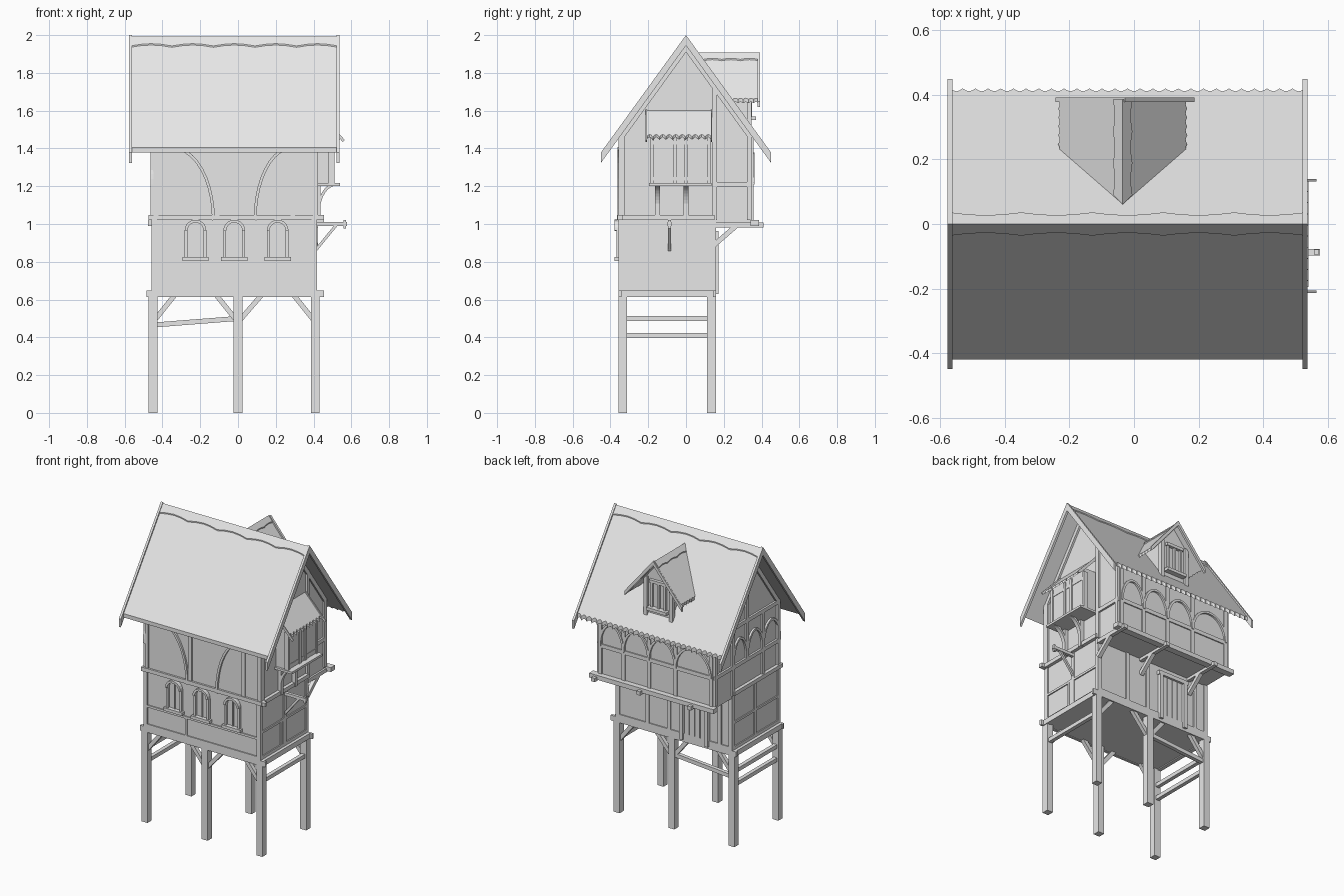
import bpy, bmesh, math
from mathutils import Vector

cube = bpy.data.objects.get("Cube")
if cube:
    bpy.data.objects.remove(cube, do_unlink=True)

grey = bpy.data.materials.new("pale_grey")
grey.use_nodes = True
grey.diffuse_color = (0.8, 0.8, 0.8, 1)
grey.node_tree.nodes["Principled BSDF"].inputs["Base Color"].default_value = grey.diffuse_color

# Main dimensions
RIGHT_X, MIDDLE_X, LEFT_X = -0.45, 0, 0.41
FRONT_Y, BACK_Y, JETTY_Y = -0.35, 0.15, 0.35
BASE, FLOOR, RIDGE, PITCH = 0.63, 1.02, 2, 1.38
BAY_FRONT, BAY_BACK, BAY_Z = -0.18, 0.12, 1.21
DORMER_X, DORMER_Y, DORMER_RIDGE, DORMER_PITCH = -0.035, 0.335, 1.9, 1.2
SLIM, TIMBER, POST = 0.015, 0.026, 0.045
SIDES = (-1, 1)


def slab(name, outline, push):
    """Extrude a flat outline along a vector."""
    bm = bmesh.new()
    face = bm.faces.new([bm.verts.new(point) for point in outline])
    extruded = bmesh.ops.extrude_face_region(bm, geom=[face], use_keep_orig=True)["geom"]
    moved = [item for item in extruded if isinstance(item, bmesh.types.BMVert)]
    bmesh.ops.translate(bm, verts=moved, vec=push)
    bmesh.ops.recalc_face_normals(bm, faces=bm.faces)
    mesh = bpy.data.meshes.new(name)
    bm.to_mesh(mesh)
    bm.free()
    mesh.materials.append(grey)
    bpy.context.collection.objects.link(bpy.data.objects.new(name, mesh))


def across(y):
    """Upright plane parallel to the front."""
    return lambda u, z: Vector((u, y, z)), Vector((0, 1, 0))


def along(x):
    """Upright plane parallel to the gables."""
    return lambda u, z: Vector((x, u, z)), Vector((1, 0, 0))


def panel(name, plane, outline, depth):
    place, normal = plane
    slab(name, [place(u, z) - normal * depth / 2 for u, z in outline], normal * depth)


def strip(name, plane, path, width=TIMBER, depth=TIMBER):
    """Straight or bent timber following a path in a plane."""
    upper, lower = [], []
    for i, point in enumerate(path):
        run = Vector(path[min(i + 1, len(path) - 1)]) - Vector(path[max(i - 1, 0)])
        side = Vector((-run.y, run.x)).normalized() * width / 2
        upper.append(Vector(point) + side)
        lower.append(Vector(point) - side)
    panel(name, plane, upper + lower[::-1], depth)


def studs(name, plane, positions, low, high, width=TIMBER, depth=TIMBER):
    for u in positions:
        strip(name, plane, [(u, low), (u, high)], width, depth)


def rails(name, plane, heights, start, end, width=TIMBER, depth=TIMBER):
    for z in heights:
        strip(name, plane, [(start, z), (end, z)], width, depth)


def curve(u, z, reach, rise, sweep):
    angles = [sweep * i / 10 for i in range(11)]
    return [(u + reach * math.cos(a), z + rise * math.sin(a)) for a in angles]


def bow(name, plane, foot, head, low, high):
    """Quarter-curve brace, upright at its foot."""
    strip(name, plane, curve(head, low, foot - head, high - low, math.pi / 2), SLIM, TIMBER)


def leaf(name, ridge_start, ridge_end, eave_end, eave_start, waves, ripple, thickness):
    """Roof sheet with a rippled lower edge."""
    steps = waves * 4
    shift = (ridge_end - eave_end).normalized() * ripple
    eave = [eave_end.lerp(eave_start, i / steps) + shift * abs(math.sin(math.pi * i / 4))
            for i in range(steps + 1)]
    slab(name, [ridge_start, ridge_end] + eave, Vector((0, 0, -thickness)))


def chevron(name, plane, centre, peak, half, pitch, width, depth):
    arms = [(side * half, peak - pitch * half) for side in SIDES]
    outer = [arms[0], (0, peak), arms[1]]
    inner = [(u, z - width) for u, z in outer[::-1]]
    panel(name, plane, [(centre + u, z) for u, z in outer + inner], depth)


def on_roof(x, y, drop):
    return Vector((x, y, RIDGE - drop - PITCH * abs(y)))


def on_dormer(offset, y, drop):
    return Vector((DORMER_X + offset, y, DORMER_RIDGE - drop - DORMER_PITCH * abs(offset)))


front, back, jetty = across(FRONT_Y), across(BACK_Y), across(JETTY_Y)
left, right = along(LEFT_X), along(RIGHT_X)
gables = (left, right)
mid_x, mid_y = (LEFT_X + RIGHT_X) / 2, (FRONT_Y + BACK_Y) / 2
stilt_front, stilt_back = FRONT_Y + SLIM, BACK_Y - SLIM

# Stilts and their bracing
for y in (stilt_front, stilt_back):
    studs("stilt", across(y), (RIGHT_X, MIDDLE_X, LEFT_X), 0, BASE, POST, POST)
    for x, reach in ((RIGHT_X, 0.12), (MIDDLE_X, -0.12), (MIDDLE_X, 0.13), (LEFT_X, -0.12)):
        strip("stilt_brace", across(y), [(x, 0.48), (x + reach, BASE)])
rails("left_stilt_rail", left, [0.5], stilt_front, stilt_back)
rails("right_stilt_rail", right, [0.5, 0.41], stilt_front, stilt_back)
strip("back_stilt_rail", across(stilt_back), [(RIGHT_X, 0.465), (MIDDLE_X, 0.5)])

# Platform
rails("platform", across(mid_y), [BASE], RIGHT_X, LEFT_X, TIMBER, BACK_Y - FRONT_Y)
for plane in (front, back):
    rails("platform_beam", plane, [BASE], RIGHT_X - 0.035, LEFT_X + POST, 0.035, SLIM)
for x in (RIGHT_X - SLIM, LEFT_X + SLIM):
    rails("platform_end_beam", along(x), [BASE], FRONT_Y, BACK_Y, 0.035)

# Storeys
panel("lower_storey", across(mid_y), [(RIGHT_X, BASE), (LEFT_X, BASE), (LEFT_X, FLOOR),
                                      (RIGHT_X, FLOOR)], BACK_Y - FRONT_Y)
house = [(y, on_roof(0, y, POST).z) for y in (JETTY_Y, 0, FRONT_Y)]
panel("upper_storey", along(mid_x), [(FRONT_Y, FLOOR), (JETTY_Y, FLOOR)] + house, LEFT_X - RIGHT_X)
wall_top = house[0][1]

# Lower timber frame
for plane, start, end in ((front, RIGHT_X, LEFT_X), (back, RIGHT_X, LEFT_X),
                          (left, FRONT_Y, BACK_Y), (right, FRONT_Y, BACK_Y)):
    studs("lower_post", plane, (start + SLIM / 2, end - SLIM / 2), BASE, FLOOR, depth=SLIM)
    rails("lower_sill", plane, [BASE + TIMBER], start, end, depth=SLIM)
for plane in gables:
    rails("side_rail", plane, [0.83], FRONT_Y, BACK_Y, SLIM, SLIM)
    studs("side_stud", plane, [-0.09], BASE, FLOOR, depth=SLIM)
    rails("side_floor_band", plane, [FLOOR + SLIM], FRONT_Y - SLIM, BACK_Y, depth=POST)
studs("side_plank", left, (-0.13, -0.11), BASE, 0.84, SLIM, SLIM)
rails("front_rail", front, [0.79], RIGHT_X, LEFT_X, SLIM, SLIM)
studs("front_stud", front, [-0.14], BASE, 0.79, SLIM, SLIM)
rails("front_floor_band", front, [FLOOR + SLIM], RIGHT_X - SLIM, LEFT_X + POST, depth=TIMBER)
studs("back_stud", back, (-0.36, 0.02, 0.18), BASE, FLOOR, depth=SLIM)

# Back door
studs("door_frame", back, (-0.27, -0.08), BASE, 0.95, depth=POST)
rails("door_lintel", back, [0.95], -0.29, -0.06, depth=POST)
studs("door_plank", back, [-0.235 + i * 0.04 for i in range(4)], BASE, 0.94, 0.035, SLIM)

# Arched front windows
for x in (-0.225, -0.02, 0.21):
    rails("window_sill", front, [0.815], x - 0.07, x + 0.07, 0.02, 0.055)
    studs("window_jamb", front, (x - 0.05, x + 0.05), 0.82, 0.965, SLIM, 0.035)
    studs("window_mullion", front, [x], 0.82, FLOOR, SLIM / 2, SLIM)
    strip("window_arch", front, curve(x, 0.965, 0.05, 0.05, math.pi), SLIM, 0.055)

# Upper timber frame
studs("upper_front_post", front, (RIGHT_X + SLIM, -0.11, 0.29, LEFT_X), FLOOR, wall_top, depth=SLIM)
bow("front_bow_brace", front, -0.13, -0.34, FLOOR, 1.4)
bow("front_bow_brace", front, 0.09, 0.28, FLOOR, 1.4)
bays = (RIGHT_X + SLIM, -0.17, 0.03, 0.22, LEFT_X - SLIM)
studs("upper_back_post", jetty, bays, FLOOR, wall_top, depth=SLIM)
rails("upper_back_rail", jetty, [BAY_Z, wall_top], RIGHT_X, LEFT_X, depth=SLIM)
for near, far in zip(bays[:-1], bays[1:]):
    for foot in (near, far):
        bow("back_bow_brace", jetty, foot, (near + far) / 2, BAY_Z, 1.37)
for plane in gables:
    studs("gable_corner_post", plane, (FRONT_Y + SLIM, JETTY_Y - SLIM), FLOOR, wall_top)
    studs("gable_post", plane, [BACK_Y], FLOOR, on_roof(0, BACK_Y, POST).z)
    chevron("gable_rafter", plane, 0, RIDGE - POST, JETTY_Y, PITCH, POST, TIMBER)
rails("gable_rail", right, (BAY_Z, wall_top), FRONT_Y, JETTY_Y)
rails("gable_back_rail", left, [BAY_Z], BACK_Y, JETTY_Y)
studs("gable_king_post", right, [0], BAY_Z, RIDGE - POST * 2)
studs("gable_stud", right, [-0.17], FLOOR, wall_top)
arcade = (FRONT_Y, -0.17, 0, BACK_Y)
for near, far in zip(arcade[:-1], arcade[1:]):
    for foot in (near, far):
        bow("gable_bow_brace", right, foot, (near + far) / 2, BAY_Z, 1.38)

# Jetty at the back
rails("jetty_floor", across((BACK_Y + JETTY_Y) / 2), [FLOOR - SLIM / 2], RIGHT_X, LEFT_X,
      TIMBER, JETTY_Y - BACK_Y)
rails("jetty_edge_beam", across(JETTY_Y + SLIM), [FLOOR - SLIM], RIGHT_X - TIMBER, LEFT_X + POST,
      0.03, POST)
for x in (LEFT_X, 0.07, -0.31):
    rails("jetty_joist", along(x), [FLOOR - TIMBER], BACK_Y, 0.41)
    strip("jetty_brace", along(x), [(BACK_Y, 0.89), (0.27, FLOOR - TIMBER)])

# Hoist beam on the left side
hoist = across(-0.087)
rails("hoist_beam", hoist, [1], LEFT_X, 0.577, 0.02, 0.02)
studs("hoist_peg", hoist, [0.565], 0.975, FLOOR, SLIM, SLIM)
strip("hoist_brace", hoist, [(LEFT_X, 0.86), (0.525, 1)], SLIM, SLIM)

# Bay window on the left side
bay_middle, bay_face = (BAY_FRONT + BAY_BACK) / 2, along(0.495)
studs("bay_body", across(bay_middle), [POST + LEFT_X - TIMBER / 2], BAY_Z, 1.5, 0.12, BAY_BACK - BAY_FRONT)
rails("bay_floor", across(bay_middle), [BAY_Z], LEFT_X, 0.54, SLIM, 0.33)
studs("bay_post", bay_face, (BAY_FRONT, -0.06, 0, BAY_BACK), BAY_Z, 1.47, 0.02, 0.03)
rails("bay_rail", bay_face, (1.24, 1.43), BAY_FRONT, BAY_BACK, 0.02, 0.02)
for y in (-0.15, 0):
    bow("bay_bracket", across(y), LEFT_X + SLIM, 0.52, 1.06, BAY_Z)
    studs("bay_bracket_post", across(y), [LEFT_X + SLIM], FLOOR, BAY_Z)
bay_roof_front, bay_roof_back = BAY_FRONT - 0.03, BAY_BACK + SLIM
leaf("bay_roof", Vector((LEFT_X, bay_roof_front, 1.6)), Vector((LEFT_X, bay_roof_back, 1.6)),
     Vector((0.54, bay_roof_back, 1.46)), Vector((0.54, bay_roof_front, 1.46)), 10, 0.02, SLIM)
for y in (bay_roof_front, bay_roof_back):
    strip("bay_roof_edge", across(y), [(LEFT_X, 1.6), (0.56, 1.44)], SLIM, SLIM / 2)

# Main roof with scalloped back eave, ridge cap and barge boards
start, end = -0.57, 0.53
for side, waves, ripple in ((-1, 1, 0), (1, 28, 0.015)):
    for name, width, drop, count, depth in (("roof_slope", 0.42, SLIM, waves, ripple),
                                            ("ridge_cap", 0.036, SLIM / 2, 5, SLIM)):
        leaf(name, on_roof(start, 0, drop), on_roof(end, 0, drop), on_roof(end, side * width, drop),
             on_roof(start, side * width, drop), count, depth, TIMBER)
for x in (start, end):
    chevron("barge_board", along(x), 0, RIDGE, POST * 10, PITCH, 0.055, SLIM)

# Dormer on the back slope
half, depth = 0.095, 0.24
gable = [on_dormer(u, 0, 0.02) for u in (half, 0, -half)]
panel("dormer_wall", across(DORMER_Y - depth / 2), [(DORMER_X - half, 1.5), (DORMER_X + half, 1.5)]
      + [(point.x, point.z) for point in gable], depth)
face, verge = across(DORMER_Y), 0.385
for side in SIDES:
    for name, width, drop, start, waves in (("dormer_roof", 0.2, 0, 0.22, 6),
                                            ("dormer_ridge_cap", 0.03, -SLIM / 2, 0.09, 3)):
        leaf(name, on_dormer(0, 0.06, drop), on_dormer(0, verge, drop),
             on_dormer(side * width, verge, drop), on_dormer(side * width, start, drop),
             waves, SLIM / 2, 0.02)
chevron("dormer_barge_board", across(verge), DORMER_X + SLIM / 2, DORMER_RIDGE + SLIM / 2, 0.215,
        DORMER_PITCH, 0.03, SLIM)
studs("dormer_post", face, (DORMER_X - half, DORMER_X + half), 1.5, gable[0].z, depth=TIMBER)
rails("dormer_sill", face, [1.56], DORMER_X - 0.075, DORMER_X + 0.075, 0.02, 0.07)
rails("dormer_lintel", face, [1.745], DORMER_X - 0.065, DORMER_X + 0.065, 0.02, 0.04)
studs("dormer_window_bar", face, [DORMER_X + u * 0.05 for u in (-1, 0, 1)], 1.56, 1.74, SLIM, 0.03)
